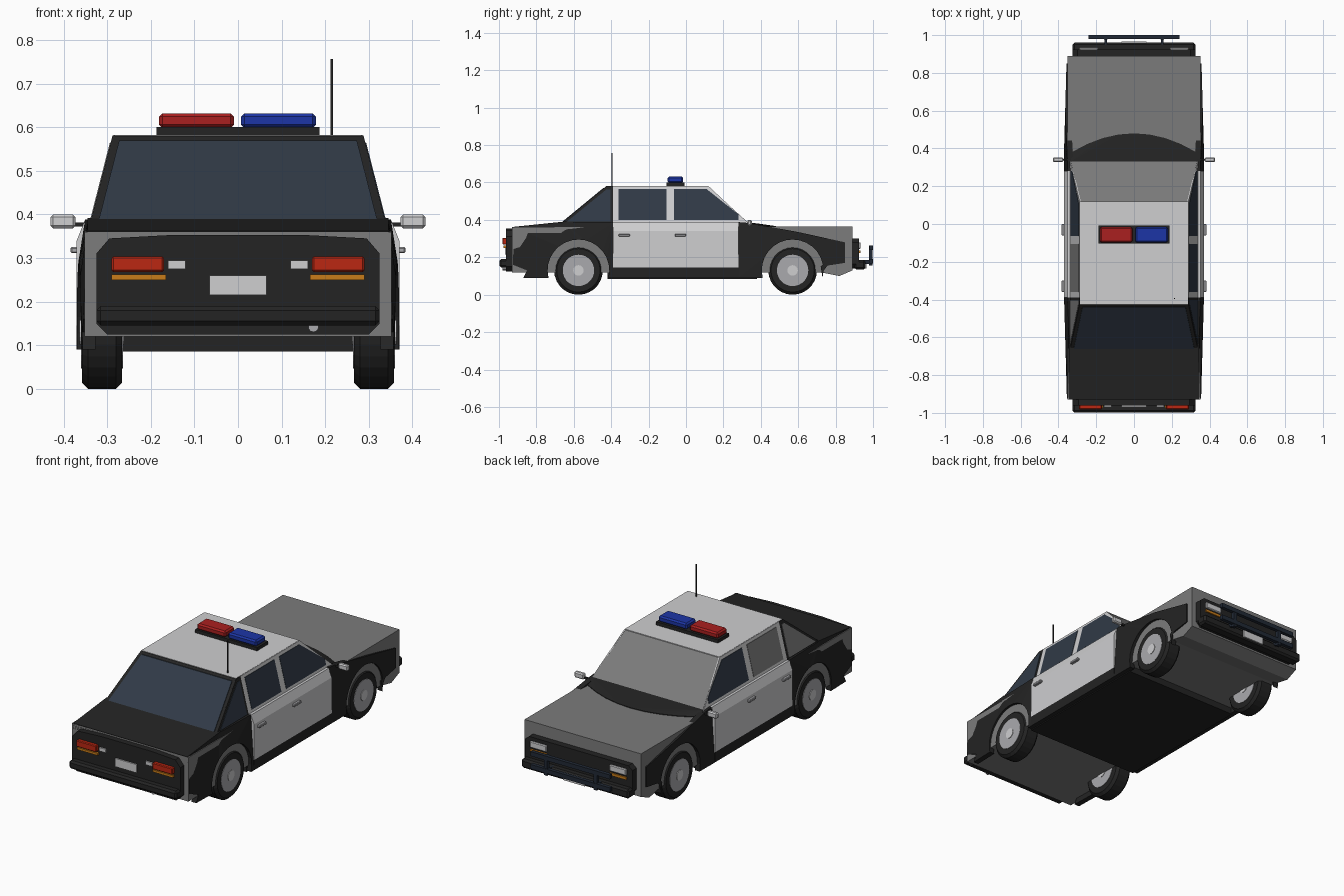
import bpy, bmesh
from math import sin, cos, radians
from mathutils import Vector, Matrix

cube = bpy.data.objects.get("Cube")
if cube:
    bpy.data.objects.remove(cube, do_unlink=True)


def material(name, r, g, b):
    m = bpy.data.materials.new(name)
    m.use_nodes = True
    m.diffuse_color = (r, g, b, 1)
    m.node_tree.nodes["Principled BSDF"].inputs["Base Color"].default_value = (r, g, b, 1)
    return m


BLACK = material("black paint", .017, .017, .017)
GREY = material("grey shell", .2, .2, .2)
WHITE = material("white paint", .62, .62, .63)
GLASS = material("slate glass", .03, .042, .062)
RED = material("beacon red", .4, .014, .014)
BLUE = material("beacon blue", .012, .036, .38)
TAIL = material("tail red", .5, .02, .006)
AMBER = material("amber", .58, .2, .01)
METAL = material("hub metal", .4, .4, .42)
NAVY = material("dark navy bar", .015, .022, .036)


def finish(bm, name, mat, smooth=False):
    bmesh.ops.recalc_face_normals(bm, faces=bm.faces)
    me = bpy.data.meshes.new(name)
    bm.to_mesh(me)
    bm.free()
    me.materials.append(mat)
    ob = bpy.data.objects.new(name, me)
    bpy.context.collection.objects.link(ob)
    return ob


def plate(name, pts, push, mat):
    """Outline of 3D points, thickened along the push vector."""
    bm = bmesh.new()
    face = bm.faces.new([bm.verts.new(p) for p in pts])
    new = bmesh.ops.extrude_face_region(bm, geom=[face], use_keep_orig=True)["geom"]
    bmesh.ops.translate(bm, vec=push, verts=[v for v in new if isinstance(v, bmesh.types.BMVert)])
    bmesh.ops.triangulate(bm, faces=[f for f in bm.faces if len(f.verts) > 4])
    return finish(bm, name, mat)


def box(name, xs, ys, zs, mat, bevel=0):
    bm = bmesh.new()
    bmesh.ops.create_cube(bm, size=1)
    for v in bm.verts:
        v.co = [r[0] if c < 0 else r[1] for r, c in zip((xs, ys, zs), v.co)]
    if bevel:
        bmesh.ops.bevel(bm, geom=bm.edges[:], offset=bevel, segments=1, affect="EDGES")
    return finish(bm, name, mat)


def disc(name, center, radius, depth, mat, bevel=0, axis="Y", sides=28):
    bm = bmesh.new()
    bmesh.ops.create_cone(bm, cap_ends=True, segments=sides, radius1=radius, radius2=radius,
                          depth=depth, matrix=Matrix.Rotation(radians(90), 4, axis))
    if bevel:
        rims = [e for e in bm.edges if any(len(f.verts) > 4 for f in e.link_faces)]
        bmesh.ops.bevel(bm, geom=rims, offset=bevel, segments=1, affect="EDGES")
    bmesh.ops.translate(bm, vec=center, verts=bm.verts)
    return finish(bm, name, mat)


def sides(s):
    return "left" if s > 0 else "right"


def span(a, b, s):
    return sorted((a * s, b * s))


# Lower shell: tapered grey tub extruded across the car
tub = [(-.93, .12), (-.93, .36), (.89, .365), (.89, .13), (.82, .1), (.72, .12)]
shell = plate("lower_shell", [(-.352, y, z) for y, z in tub], (.704, 0, 0), GREY)
box("floor_pan", (-.345, .345), (-.42, .38), (.085, .14), BLACK)


# Skin panels on the flanks
def skin(y, z):
    return .37 - .028 * max(0, abs(y) - .4) - .4 * max(0, z - .34)


def arch(y):
    return [(y + .165 * cos(radians(a)), .13 + .165 * sin(radians(a))) for a in range(-14, 195, 13)]


REAR_Y, FRONT_Y, WHEEL_Z = -.575, .57, .13
panels = {
    "rear_quarter": ([(-.92, .36), (-.66, .388), (-.39, .388), (-.39, .09)] + arch(REAR_Y)
                     + [(-.87, .09), (-.85, .13), (-.925, .16)], BLACK),
    "front_fender": ([(.28, .388), (.28, .09)] + arch(FRONT_Y)[::-1]
                     + [(.72, .15), (.85, .17), (.85, .28), (.6, .335), (.33, .384)], BLACK),
    "sill": ([(-.39, .09), (.28, .09), (.28, .145), (-.39, .145)], BLACK),
    "doors": ([(-.39, .145), (.28, .145), (.28, .34), (.28, .386), (-.39, .386), (-.39, .34)], WHITE),
}
for s in (1, -1):
    for name, (outline, mat) in panels.items():
        plate(f"{name}_{sides(s)}", [(s * skin(y, z), y, z) for y, z in outline], (-s * .03, 0, 0), mat)

# Trunk lid and cowl
plate("trunk_lid", [(-.345, -.93, .362), (.345, -.93, .362), (.345, -.64, .392), (-.345, -.64, .392)],
      (0, 0, -.03), BLACK)
cowl = [(x * .33 / 4, .48 - .1 * (x / 4) ** 2, .367) for x in range(-4, 5)]
plate("cowl", cowl + [(.335, .33, .388), (-.335, .33, .388)], (0, 0, -.02), BLACK)


# Cabin: tapered greenhouse
def cab_x(z):
    return .285 + (.58 - z) * .256


bm = bmesh.new()
rings = []
for z, y0, y1 in ((.36, -.69, .36), (.578, -.425, .12)):
    rings.append([bm.verts.new((x * cab_x(z), y, z)) for x, y in ((-1, y0), (1, y0), (1, y1), (-1, y1))])
bm.faces.new(rings[0])
bm.faces.new(rings[1])
for i in range(4):
    j = (i + 1) % 4
    bm.faces.new((rings[0][i], rings[0][j], rings[1][j], rings[1][i]))
finish(bm, "cabin", GREY)
plate("roof_panel", [(-.285, -.425, .582), (.285, -.425, .582), (.285, .12, .582), (-.285, .12, .582)],
      (0, 0, -.005), WHITE)


# Side frames and windows, laid on the slanted cabin side
def cabin_plate(name, s, outline, out, mat):
    plate(f"{name}_{sides(s)}", [(s * (cab_x(z) + out), y, z) for y, z in outline], (-s * .006, 0, 0), mat)


for s in (1, -1):
    back_glass = GLASS if s > 0 else GREY
    cabin_plate("door_frame", s, [(-.39, .38), (-.39, .581), (.12, .581), (.335, .38)], .003, WHITE)
    cabin_plate("rear_pillar", s, [(-.67, .38), (-.425, .581), (-.39, .581), (-.39, .38)], .003, BLACK)
    cabin_plate("quarter_glass", s, [(-.635, .392), (-.425, .563), (-.405, .563), (-.405, .392)], .005, back_glass)
    cabin_plate("rear_door_glass", s, [(-.36, .4), (-.36, .565), (-.105, .565), (-.105, .4)], .005, back_glass)
    cabin_plate("front_door_glass", s, [(-.063, .4), (-.063, .565), (.11, .565), (.28, .43), (.28, .4)], .005, GLASS)


# Rear window with its black surround
def rear_plate(name, z0, z1, inset, out, mat):
    pts = [(s * (cab_x(z) - inset), -.425 - (.578 - z) * 1.216 - out, z)
           for s, z in ((-1, z0), (1, z0), (1, z1), (-1, z1))]
    plate(name, pts, (0, .006, 0), mat)


rear_plate("rear_window_surround", .375, .58, 0, .004, BLACK)
rear_plate("rear_window", .388, .57, .015, .008, GLASS)

# Wheels
for s in (1, -1):
    for place, y in (("rear", REAR_Y), ("front", FRONT_Y)):
        tag = f"{place}_{sides(s)}"
        disc(f"tyre_{tag}", (s * .312, y, WHEEL_Z), .13, .092, BLACK, .014)
        disc(f"hub_{tag}", (s * .312, y, WHEEL_Z), .084, .096, METAL)
        disc(f"hub_cap_{tag}", (s * .312, y, WHEEL_Z), .028, .102, WHITE, sides=16)

# Rear panel, bumper and lamps
tail = [(.3, .125), (.325, .15), (.325, .31), (.295, .345), (.15, .353)]
plate("rear_panel", [(x, -.962, z) for x, z in tail] + [(-x, -.962, z) for x, z in tail[::-1]],
      (0, .05, 0), BLACK)
box("rear_bumper", (-.325, .325), (-.998, -.95), (.145, .19), BLACK, .01)
box("rear_plate", (-.065, .065), (-.969, -.96), (.215, .26), WHITE)
disc("exhaust", (.173, -.95, .142), .012, .06, METAL, axis="X", sides=10)

# Nose panel, bumper and lamps
nose = [(.3, .14), (.325, .165), (.325, .28), (.3, .3)]
plate("nose_panel", [(x, .925, z) for x, z in nose] + [(-x, .925, z) for x, z in nose[::-1]],
      (0, -.05, 0), BLACK)
box("front_bumper", (-.325, .325), (.9, .96), (.135, .185), BLACK, .01)
box("front_plate", (-.065, .065), (.958, .966), (.14, .18), WHITE)

# Push bar
for z in (.18, .25):
    box("push_bar_rail", (-.24, .24), (.98, 1), (z - .012, z + .012), NAVY)

# Paired fittings
for s in (1, -1):
    n = sides(s)
    box(f"tail_lamp_{n}", span(.17, .29, s), (-.982, -.955), (.268, .304), TAIL, .004)
    box(f"rear_indicator_{n}", span(.165, .29, s), (-.975, -.955), (.25, .262), AMBER)
    box(f"reverse_lamp_{n}", span(.12, .16, s), (-.97, -.955), (.275, .294), WHITE)
    box(f"headlamp_{n}", span(.19, .29, s), (.915, .934), (.245, .28), WHITE, .004)
    box(f"front_indicator_{n}", span(.19, .29, s), (.915, .932), (.222, .236), AMBER)
    box(f"push_bar_upright_{n}", span(.14, .16, s), (.978, .998), (.155, .262), NAVY)
    box(f"push_bar_mount_{n}", span(.143, .157, s), (.93, .985), (.165, .185), NAVY)
    box(f"mirror_{n}", span(.373, .43, s), (.328, .352), (.368, .4), WHITE, .006)
    box(f"mirror_arm_{n}", span(.33, .38, s), (.335, .345), (.372, .382), BLACK)
    for y in (-.33, -.03):
        box(f"door_handle_{n}", span(.36, .384, s), (y - .03, y + .03), (.311, .325), METAL, .003)

# Roof beacon and antenna
box("beacon_base", (-.187, .187), (-.103, -.008), (.578, .6), BLACK)
box("beacon_red", (-.181, -.009), (-.098, -.015), (.598, .632), RED, .008)
box("beacon_blue", (.007, .179), (-.098, -.015), (.598, .632), BLUE, .008)
box("antenna", (.212, .218), (-.398, -.392), (.578, .757), BLACK)
